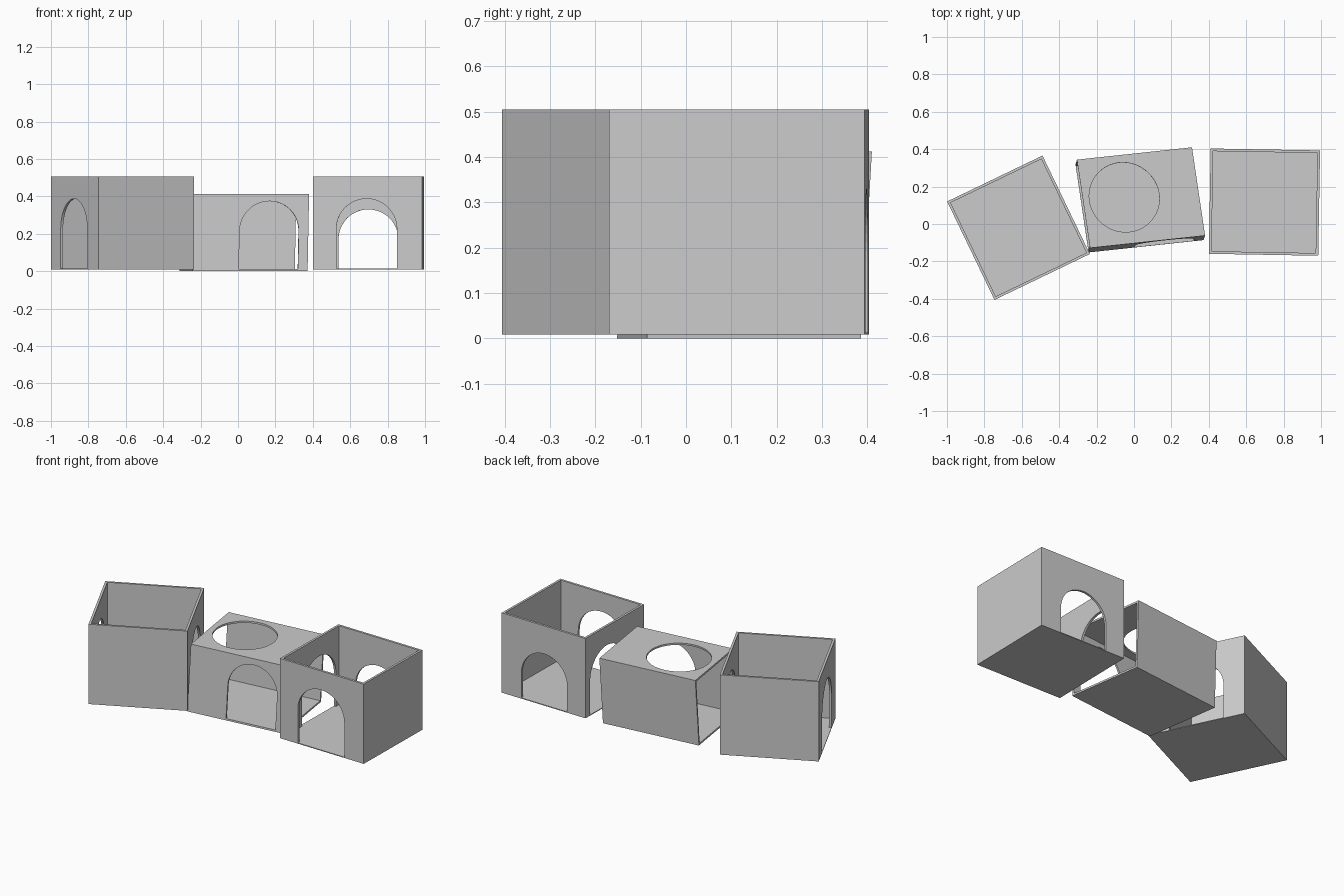
import bpy, bmesh
from math import pi, cos, sin, radians
from mathutils import Matrix, Vector

if "Cube" in bpy.data.objects:
    bpy.data.objects.remove(bpy.data.objects["Cube"])


def plate(name, loops, thick, mat):
    """Flat sheet from an outline (plus optional holes) in local XY, thickened along local +Z."""
    bm = bmesh.new()
    edges = []
    for loop in loops:
        vs = [bm.verts.new((x, y, 0)) for x, y in loop]
        edges += [bm.edges.new((vs[i - 1], vs[i])) for i in range(len(vs))]
    bmesh.ops.triangle_fill(bm, edges=edges, use_beauty=True, normal=(0, 0, 1))
    ext = bmesh.ops.extrude_face_region(bm, geom=bm.faces[:])
    top = [g for g in ext["geom"] if isinstance(g, bmesh.types.BMVert)]
    bmesh.ops.translate(bm, verts=top, vec=(0, 0, thick))
    bm.transform(mat)
    bmesh.ops.recalc_face_normals(bm, faces=bm.faces[:])
    me = bpy.data.meshes.new(name)
    bm.to_mesh(me)
    bm.free()
    ob = bpy.data.objects.new(name, me)
    bpy.context.collection.objects.link(ob)
    return ob


def rect(x0, x1, y0, y1):
    return [(x0, y0), (x1, y0), (x1, y1), (x0, y1)]


def arched(x0, x1, y0, y1, arch=None, n=24):
    """Wall outline with an optional round-headed doorway: (centre, radius, top height)."""
    if not arch:
        return rect(x0, x1, y0, y1)
    c, r, top = arch
    arc = [(c - r * cos(pi * i / n), top - r + r * sin(pi * i / n)) for i in range(n + 1)]
    return [(x0, y0), (c - r, y0)] + arc + [(c + r, y0), (x1, y0), (x1, y1), (x0, y1)]


def frame(ux, uy, uz, origin):
    """Matrix whose columns are the given axes."""
    m = Matrix((ux, uy, uz)).transposed().to_4x4()
    m.translation = Vector(origin)
    return m


X, Y, Z = (1, 0, 0), (0, 1, 0), (0, 0, 1)
NX, NY = (-1, 0, 0), (0, -1, 0)
T = 0.014       # wall thickness
FLOOR = 0.005   # floor thickness of the open boxes
Z0, Z1 = 0.008, 0.505


def open_box(name, centre, angle, w, d, arches):
    """Open-topped room; arches maps a side to its doorway."""
    base = Matrix.Translation((*centre, 0)) @ Matrix.Rotation(radians(angle), 4, 'Z')
    plate(name + "_floor", [rect(-w/2, w/2, -d/2, d/2)], FLOOR, base @ frame(X, Y, Z, (0, 0, Z0)))
    z = Z0 + FLOOR
    sides = {
        "front": (w/2, frame(X, Z, Y, (0, -d/2, 0))),
        "back": (w/2, frame(X, Z, NY, (0, d/2, 0))),
        "left": (d/2 - T, frame(Y, Z, X, (-w/2, 0, 0))),
        "right": (d/2 - T, frame(Y, Z, NX, (w/2, 0, 0))),
    }
    for side, (h, m) in sides.items():
        plate(f"{name}_{side}_wall", [arched(-h, h, z, Z1, arches.get(side))], T, base @ m)


# Left and right open rooms
open_box("left_room", (-0.6175, -0.02), 25.7, 0.566, 0.584,
         {"left": (0.01, 0.164, 0.387), "right": (0, 0.164, 0.387)})
open_box("right_room", (0.6975, 0.117), -1.0, 0.585, 0.563,
         {"front": (-0.005, 0.162, 0.387), "back": (-0.005, 0.16, 0.33),
          "left": (0.075, 0.162, 0.387)})

# Middle tunnel: open at both ends, slightly leaning
W, D, H, t = 0.619, 0.477, 0.412, 0.011
lean = frame(Vector((0.615, 0.066, 0)) / W, Vector((-0.07, 0.472, 0)) / D,
             Vector((0.008, 0.024, H)) / H, (-0.243, -0.152, 0))
plate("tunnel_floor", [rect(0, W, 0, D)], t, lean)
plate("tunnel_front_wall", [arched(0, W, t, H - t, (0.408, 0.159, 0.374))], t,
      lean @ frame(X, Z, Y, (0, 0, 0)))
plate("tunnel_back_wall", [rect(0, W, t, H - t)], t, lean @ frame(X, Z, NY, (0, D, 0)))

# Tunnel roof with round opening
roof = lean @ Matrix.Translation((0, 0, H - t))
c = lean.inverted() @ Vector((-0.052 , 0.143, H))
hole = [(c.x + 0.187 * cos(2 * pi * i / 48), c.y + 0.187 * sin(2 * pi * i / 48)) for i in range(48)]
plate("tunnel_roof", [rect(0, W, 0, D), hole], t, roof)
